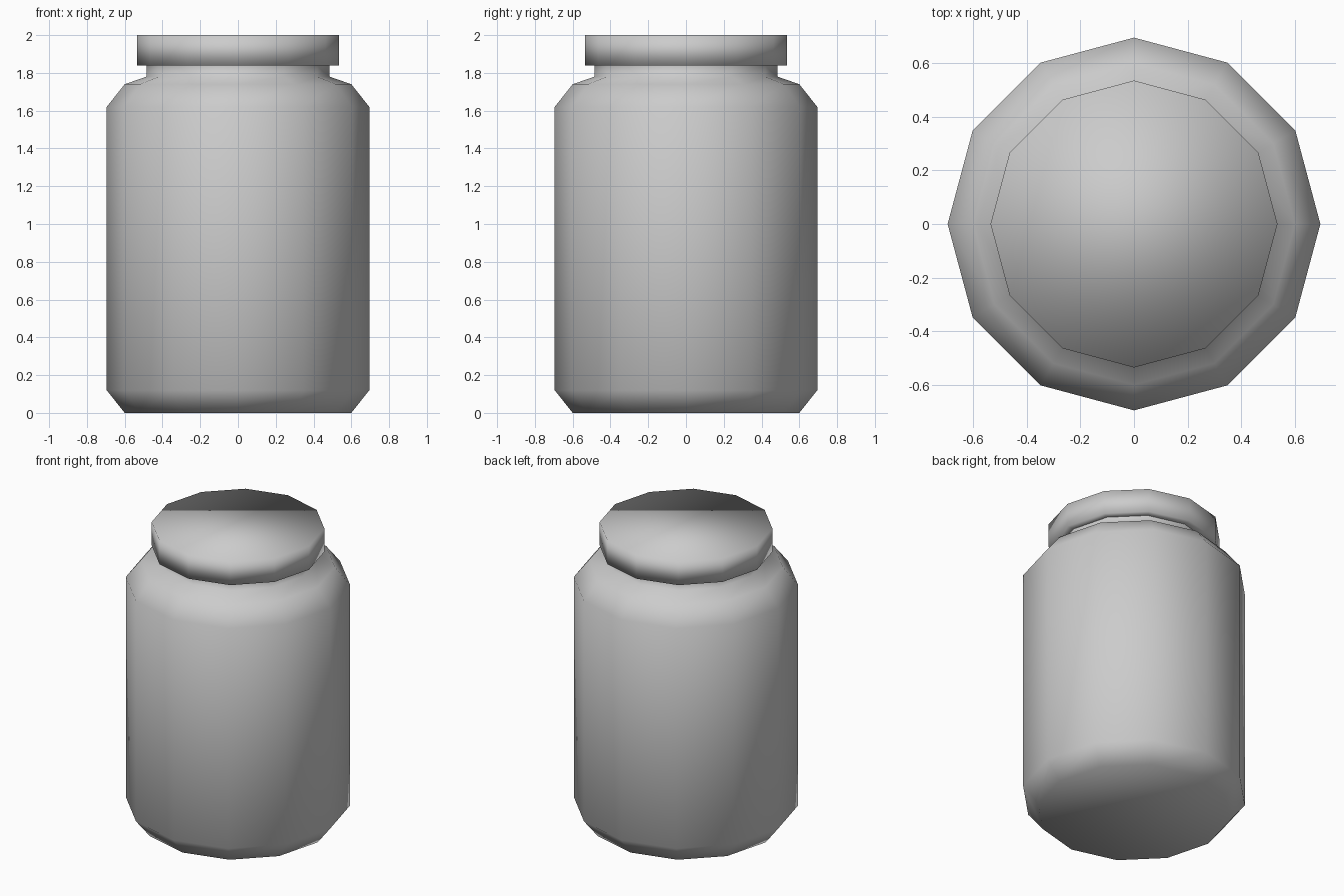
import bpy, bmesh
from math import cos, sin, pi

if "Cube" in bpy.data.objects:
    bpy.data.objects.remove(bpy.data.objects["Cube"])

SIDES = 12


def lathe(name, profile, cap_bottom=False, cap_top=False):
    """Revolve (radius, z) points around z into a smooth-shaded 12-sided part."""
    bm = bmesh.new()
    rings = [[bm.verts.new((r * cos(2 * pi * i / SIDES), r * sin(2 * pi * i / SIDES), z))
              for i in range(SIDES)] for r, z in profile]
    for low, high in zip(rings, rings[1:]):
        for i in range(SIDES):
            j = (i + 1) % SIDES
            bm.faces.new((low[i], low[j], high[j], high[i]))
    if cap_bottom:
        bm.faces.new(rings[0][::-1])
    if cap_top:
        bm.faces.new(rings[-1])
    for f in bm.faces:
        f.smooth = True
    mesh = bpy.data.meshes.new(name)
    bm.to_mesh(mesh)
    bm.free()
    obj = bpy.data.objects.new(name, mesh)
    bpy.context.collection.objects.link(obj)
    return obj


# Jar: chamfered base, straight wall, shoulder and neck
lathe("jar_body", [(0.60, 0), (0.695, 0.12), (0.695, 1.62), (0.60, 1.74),
                   (0.485, 1.78), (0.485, 1.84)], cap_bottom=True)

# Lid: overhanging underside, rim and flat top
lathe("jar_lid", [(0.485, 1.84), (0.535, 1.84), (0.535, 2.0)], cap_top=True)
